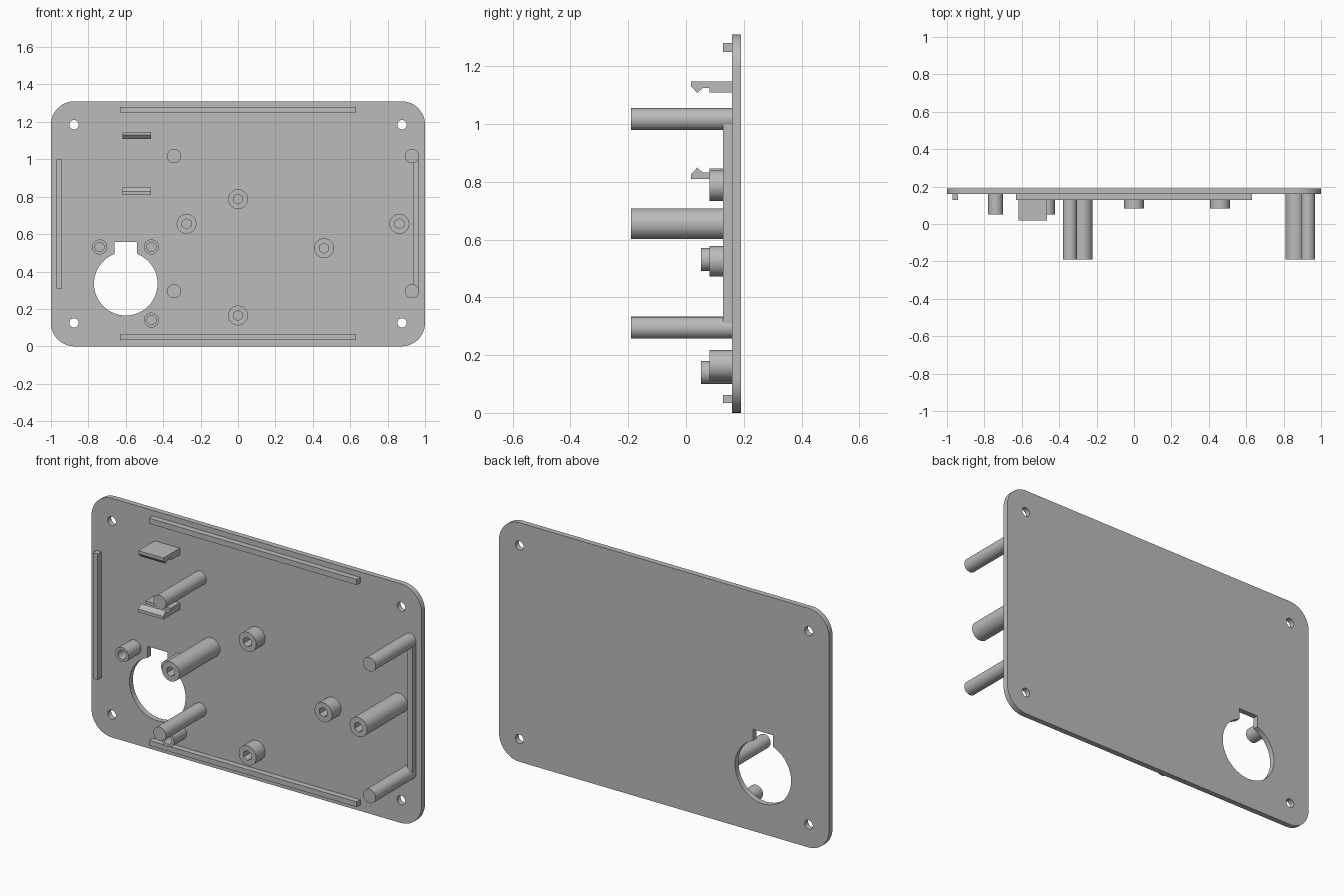
import bpy, bmesh
from math import pi, cos, sin, asin

cube = bpy.data.objects.get("Cube")
if cube:
    bpy.data.objects.remove(cube)

grey = bpy.data.materials.new("plain grey")
grey.use_nodes = True
grey.diffuse_color = (0.5, 0.5, 0.5, 1)
grey.node_tree.nodes["Principled BSDF"].inputs["Base Color"].default_value = (0.5, 0.5, 0.5, 1)

BACK, FACE = 0.19, 0.16      # back and front of the plate
ROOT = FACE + 0.004          # parts sink slightly into the plate
HEIGHT = 1.31


def arc(cx, cz, r, start, end, n):
    """Points along an arc, both ends included."""
    angles = [start + (end - start) * i / n for i in range(n + 1)]
    return [(cx + r * cos(a), cz + r * sin(a)) for a in angles]


def circle(cx, cz, r, n=40):
    return arc(cx, cz, r, pi / 2, pi / 2 + 2 * pi, n)[:-1]


def box(x0, x1, z0, z1):
    return [(x0, z0), (x1, z0), (x1, z1), (x0, z1)]


def extrude(name, outlines, start, end, along_x=False):
    """Filled outlines (first is the rim, others are holes) given a thickness."""
    curve = bpy.data.curves.new(name, 'CURVE')
    curve.dimensions = '2D'
    curve.fill_mode = 'BOTH'
    curve.extrude = abs(end - start) / 2
    for points in outlines:
        spline = curve.splines.new('POLY')
        spline.points.add(len(points) - 1)
        for p, (u, v) in zip(spline.points, points):
            p.co = (u, v, 0, 1)
        spline.use_cyclic_u = True
    temp = bpy.data.objects.new(name + "_outline", curve)
    bpy.context.collection.objects.link(temp)
    deps = bpy.context.evaluated_depsgraph_get()
    mesh = bpy.data.meshes.new_from_object(temp.evaluated_get(deps))
    bpy.data.objects.remove(temp)

    bm = bmesh.new()
    bm.from_mesh(mesh)
    bmesh.ops.remove_doubles(bm, verts=bm.verts, dist=0.0001)
    bmesh.ops.recalc_face_normals(bm, faces=bm.faces)
    bm.to_mesh(mesh)
    bm.free()
    mesh.materials.clear()
    mesh.materials.append(grey)

    obj = bpy.data.objects.new(name, mesh)
    bpy.context.collection.objects.link(obj)
    middle = (start + end) / 2
    obj.location = (middle, 0, 0) if along_x else (0, middle, 0)
    obj.rotation_euler = (pi / 2, 0, pi / 2 if along_x else 0)
    bpy.ops.object.select_all(action='DESELECT')
    obj.select_set(True)
    bpy.context.view_layer.objects.active = obj
    bpy.ops.object.shade_smooth_by_angle(angle=pi / 6)
    return obj


# Rounded plate with corner screw holes and a keyed round opening
R = 0.125
rim = []
for i, (cx, cz) in enumerate([(1 - R, HEIGHT - R), (R - 1, HEIGHT - R), (R - 1, R), (1 - R, R)]):
    rim += arc(cx, cz, R, i * pi / 2, (i + 1) * pi / 2, 12)
half = asin(0.06 / 0.17)
keyhole = arc(-0.6, 0.335, 0.17, pi / 2 + half, 5 * pi / 2 - half, 56)
keyhole += [(-0.54, 0.557), (-0.66, 0.557)]
screws = [circle(x, z, 0.025, 24) for x in (-0.877, 0.877) for z in (0.125, 1.185)]
extrude("plate", [rim, keyhole] + screws, FACE, BACK)

# Edge rails
RAIL = 0.128
for name, shape in [("top_rail", box(-0.63, 0.63, 1.25, 1.28)),
                    ("bottom_rail", box(-0.63, 0.63, 0.034, 0.062)),
                    ("right_rail", box(-0.97, -0.94, 0.31, 1.0)),
                    ("left_rail", box(0.937, 0.967, 0.31, 1.0))]:
    extrude(name, [shape], RAIL, ROOT)

# Solid support pins
for x in (-0.342, 0.93):
    for z in (0.295, 1.017):
        extrude("support_pin", [circle(x, z, 0.038)], -0.19, ROOT)

# Hollow standoffs: name, centres, radius, bore radius, bore sides, tip depth
for name, centres, r, bore, sides, tip in [
        ("long_standoff", [(-0.275, 0.655), (0.863, 0.655)], 0.053, 0.027, 6, -0.19),
        ("short_standoff", [(0, 0.787), (0, 0.165), (0.46, 0.525)], 0.053, 0.027, 6, 0.082),
        ("small_standoff", [(-0.74, 0.531), (-0.463, 0.531), (-0.463, 0.14)], 0.04, 0.025, 16, 0.052)]:
    for x, z in centres:
        extrude(name, [circle(x, z, r), circle(x, z, bore, sides)], tip, ROOT)

# Pair of facing snap clips
hook = [(ROOT, 1.147), (0.018, 1.147), (0.018, 1.13), (0.039, 1.108),
        (0.058, 1.125), (0.082, 1.125), (0.082, 1.11), (ROOT, 1.11)]
extrude("upper_clip", [hook], -0.617, -0.465, along_x=True)
extrude("lower_clip", [[(y, 1.957 - z) for y, z in hook]], -0.617, -0.465, along_x=True)
